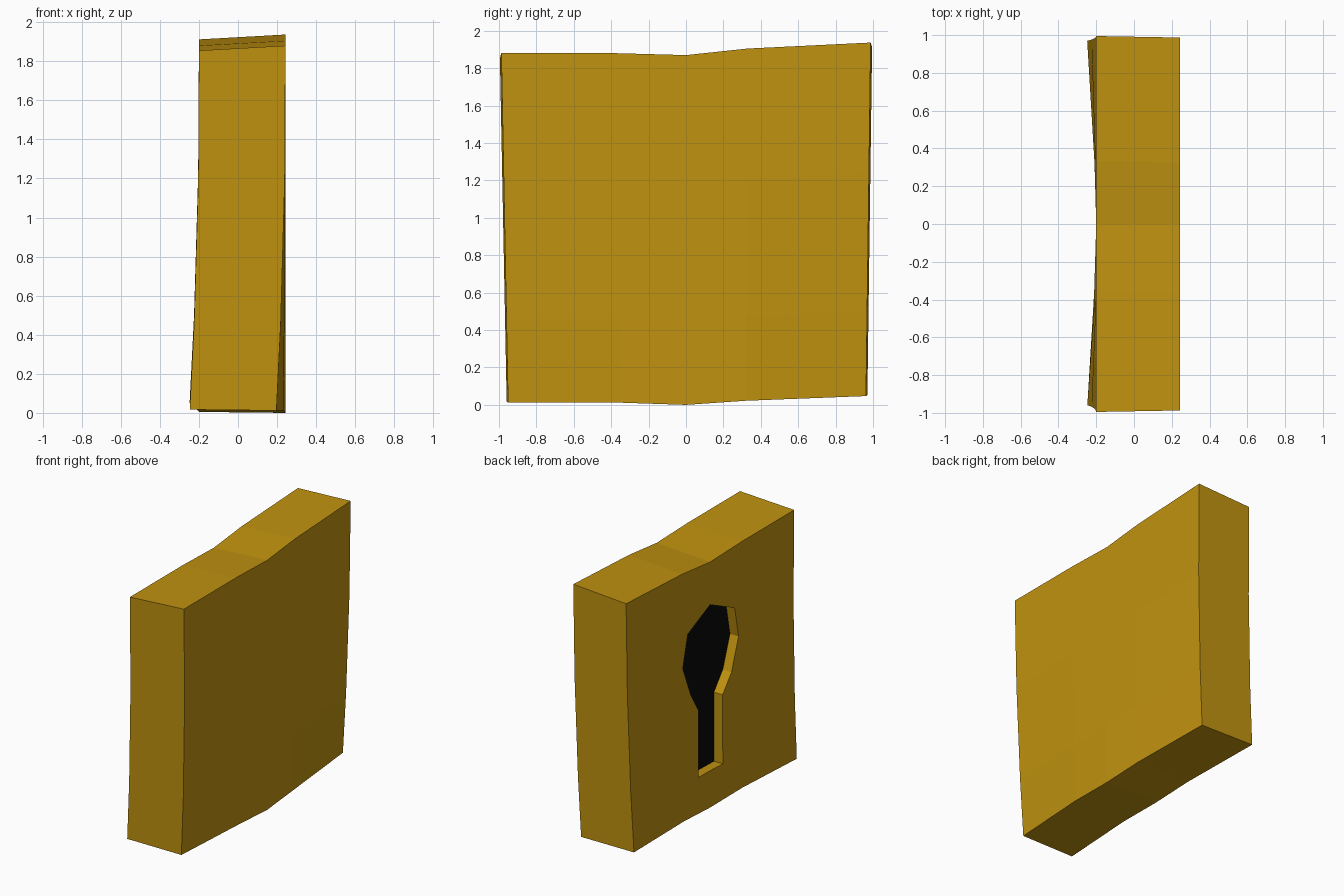
import bpy, bmesh

if "Cube" in bpy.data.objects:
    bpy.data.objects.remove(bpy.data.objects["Cube"])

# ---- materials ----
def material(name, col):
    m = bpy.data.materials.new(name)
    m.diffuse_color = (*col, 1)
    m.use_nodes = True
    m.node_tree.nodes["Principled BSDF"].inputs["Base Color"].default_value = m.diffuse_color
    return m

gold = material("gold", (0.53, 0.29, 0.005))
black = material("keyhole black", (0.003, 0.003, 0.003))

def make_object(name, bm):
    bmesh.ops.recalc_face_normals(bm, faces=bm.faces)
    me = bpy.data.meshes.new(name)
    bm.to_mesh(me)
    bm.free()
    ob = bpy.data.objects.new(name, me)
    bpy.context.collection.objects.link(ob)
    me.materials.append(gold)
    me.materials.append(black)
    return ob

# ---- slightly warped slab: columns across the width, rows up the height ----
# column: (y at bottom, y at top, z at bottom, z at top)
COLUMNS = [(-0.955, -0.991, 0.012, 1.88), (-0.36, -0.37, 0.012, 1.88),
           (0, 0, 0, 1.87), (0.32, 0.33, 0.022, 1.905), (0.966, 0.991, 0.047, 1.937)]
# row: (height fraction, backward lean of the outer corners)
ROWS = [(0, 0.05), (0.24, 0.026), (0.63, 0.004), (1, 0)]

bm = bmesh.new()

def sheet(x, flare, z_low, z_high):
    grid = []
    for y0, y1, z0, z1 in COLUMNS:
        col = []
        for t, lean in ROWS:
            y = (y0 + (y1 - y0) * t) * flare
            z = (z0 + z_low) * (1 - t) + (z1 + z_high) * t
            col.append(bm.verts.new((x - lean * abs(y) ** 1.5, y, z)))
        grid.append(col)
    for i in range(len(COLUMNS) - 1):
        for k in range(len(ROWS) - 1):
            bm.faces.new((grid[i][k], grid[i + 1][k], grid[i + 1][k + 1], grid[i][k + 1]))
    # outline of the sheet, in order
    return ([c[0] for c in grid] + grid[-1][1:] +
            [c[-1] for c in grid[-2::-1]] + grid[0][-2:0:-1])

a = sheet(-0.2, 1.004, 0.005, -0.025)
b = sheet(0.243, 0.996, 0, 0)
for i in range(len(a)):
    j = (i + 1) % len(a)
    bm.faces.new((a[i], a[j], b[j], b[i]))
slab = make_object("lock_plate", bm)

# ---- keyhole cutter: round head and straight slot, sunk 0.07 into the left face ----
HOLE = [(0, 1.525), (0.265, 1.405), (0.325, 1.17), (0.23, 0.935), (0.14, 0.79), (0.14, 0.285),
        (-0.145, 0.278), (-0.145, 0.795), (-0.25, 0.925), (-0.335, 1.16), (-0.29, 1.39)]
bm = bmesh.new()
outer = [bm.verts.new((-0.4, y, z)) for y, z in HOLE]
inner = [bm.verts.new((-0.13, y, z)) for y, z in HOLE]
bm.faces.new(outer)
bm.faces.new(inner).material_index = 1      # black floor
for i in range(len(HOLE)):
    j = (i + 1) % len(HOLE)
    bm.faces.new((outer[i], outer[j], inner[j], inner[i]))
cutter = make_object("keyhole_cutter", bm)
cutter.hide_render = True

mod = slab.modifiers.new("keyhole", 'BOOLEAN')
mod.operation = 'DIFFERENCE'
mod.solver = 'EXACT'
mod.object = cutter
bpy.context.view_layer.objects.active = slab
bpy.ops.object.modifier_apply(modifier=mod.name)
bpy.data.objects.remove(cutter)
